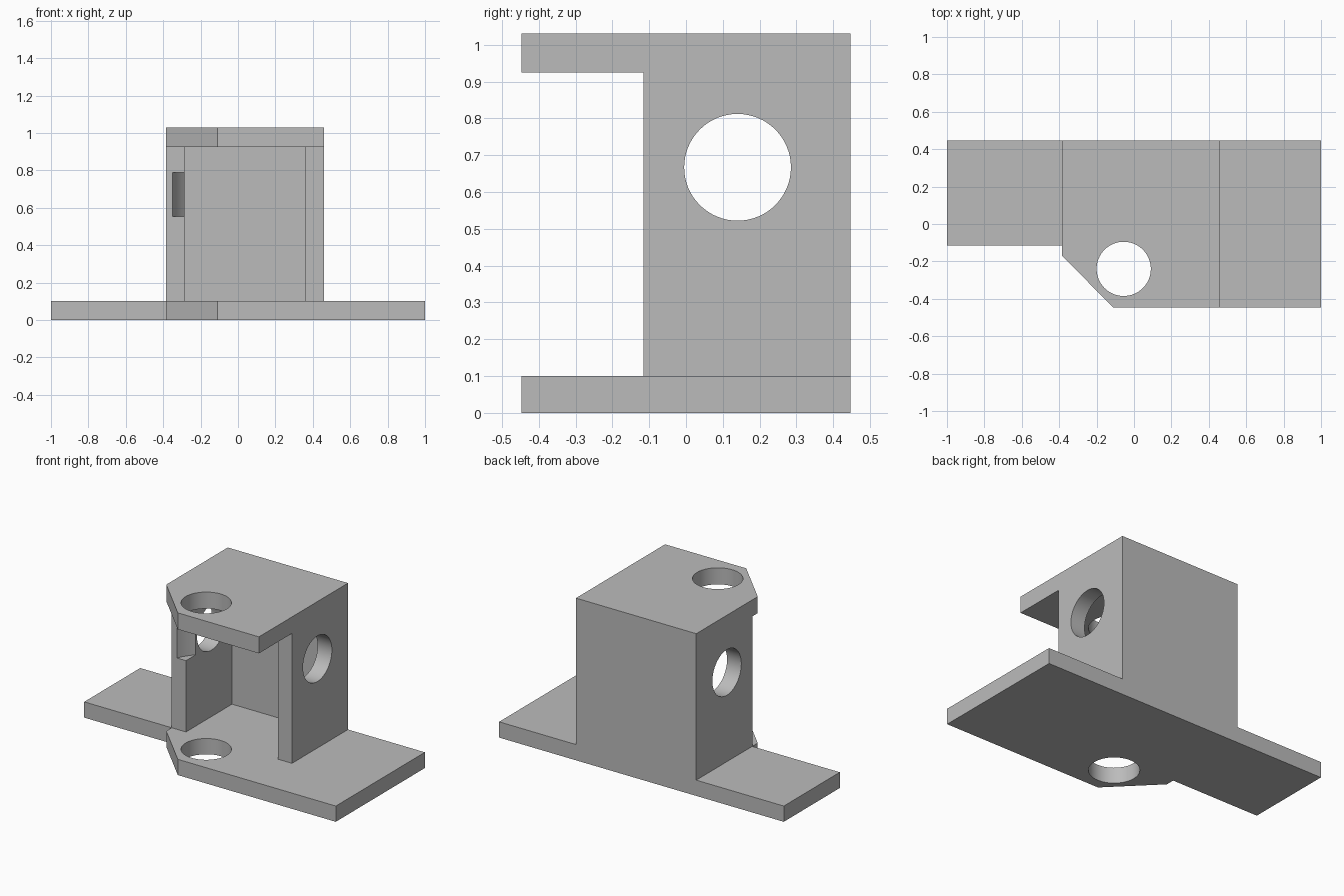
import bpy
import bmesh
import math
from mathutils import Matrix, Vector

if "Cube" in bpy.data.objects:
    bpy.data.objects.remove(bpy.data.objects["Cube"])

# Main dimensions
BACK, FRONT, WALL_FRONT = 0.447, -0.447, -0.115
LEFT, RIGHT = -0.385, 0.46
FLOOR, CEILING, TOP = 0.1, 0.925, 1.03
THICK = 0.1
PIN = (-0.055, -0.24)

grey = bpy.data.materials.new("plain grey")
grey.use_nodes = True
colour = (0.5, 0.5, 0.5, 1)
grey.diffuse_color = colour
grey.node_tree.nodes["Principled BSDF"].inputs["Base Color"].default_value = colour


def finish(bm, name):
    bmesh.ops.recalc_face_normals(bm, faces=bm.faces)
    mesh = bpy.data.meshes.new(name)
    bm.to_mesh(mesh)
    bm.free()
    mesh.materials.append(grey)
    obj = bpy.data.objects.new(name, mesh)
    bpy.context.scene.collection.objects.link(obj)
    return obj


def prism(name, outline, z0, z1):
    bm = bmesh.new()
    face = bm.faces.new([bm.verts.new((x, y, z0)) for x, y in outline])
    new = bmesh.ops.extrude_face_region(bm, geom=[face])["geom"]
    verts = [v for v in new if isinstance(v, bmesh.types.BMVert)]
    bmesh.ops.translate(bm, verts=verts, vec=(0, 0, z1 - z0))
    return finish(bm, name)


def box(name, x0, x1, y0, y1, z0, z1):
    return prism(name, [(x0, y0), (x1, y0), (x1, y1), (x0, y1)], z0, z1)


def cylinder(name, centre, radius, depth, along_x=False):
    bm = bmesh.new()
    turn = Matrix.Rotation(math.pi / 2 if along_x else 0, 4, "Y")
    bmesh.ops.create_cone(bm, cap_ends=True, segments=64, radius1=radius,
                          radius2=radius, depth=depth,
                          matrix=Matrix.Translation(Vector(centre)) @ turn)
    return finish(bm, name)


# Full-height block with the chamfered front corner
bracket = prism("bracket", [
    (-1, BACK), (-1, WALL_FRONT), (LEFT, WALL_FRONT), (LEFT, -0.17),
    (-0.11, FRONT), (1, FRONT), (1, BACK)], 0, TOP)

# Cutters: space over both feet, open front with cavity, holes, round pocket
inner_left, inner_right, inner_back = LEFT + THICK, RIGHT - THICK, BACK - THICK
cutters = [
    box("left_foot_cutter", -2, LEFT, -1, 1, FLOOR, 2),
    box("right_foot_cutter", RIGHT, 2, -1, 1, FLOOR, 2),
    prism("cavity_cutter", [
        (-2, -1), (2, -1), (2, WALL_FRONT), (inner_right, WALL_FRONT),
        (inner_right, inner_back), (inner_left, inner_back),
        (inner_left, WALL_FRONT), (-2, WALL_FRONT)], FLOOR, CEILING),
    cylinder("side_hole_cutter", (0, 0.14, 0.667), 0.145, 3, True),
    cylinder("pin_hole_cutter", (*PIN, 0.5), 0.145, 3),
    cylinder("pocket_cutter", (*PIN, 0.67), 0.32, 0.235),
]

bpy.ops.object.select_all(action="DESELECT")
bpy.context.view_layer.objects.active = bracket
bracket.select_set(True)
for cutter in cutters:
    cutter.hide_render = True
    mod = bracket.modifiers.new(cutter.name, "BOOLEAN")
    mod.operation = "DIFFERENCE"
    mod.solver = "EXACT"
    mod.object = cutter
    bpy.ops.object.modifier_apply(modifier=mod.name)
    bpy.data.objects.remove(cutter)

bpy.ops.object.shade_smooth_by_angle(angle=math.radians(30))
